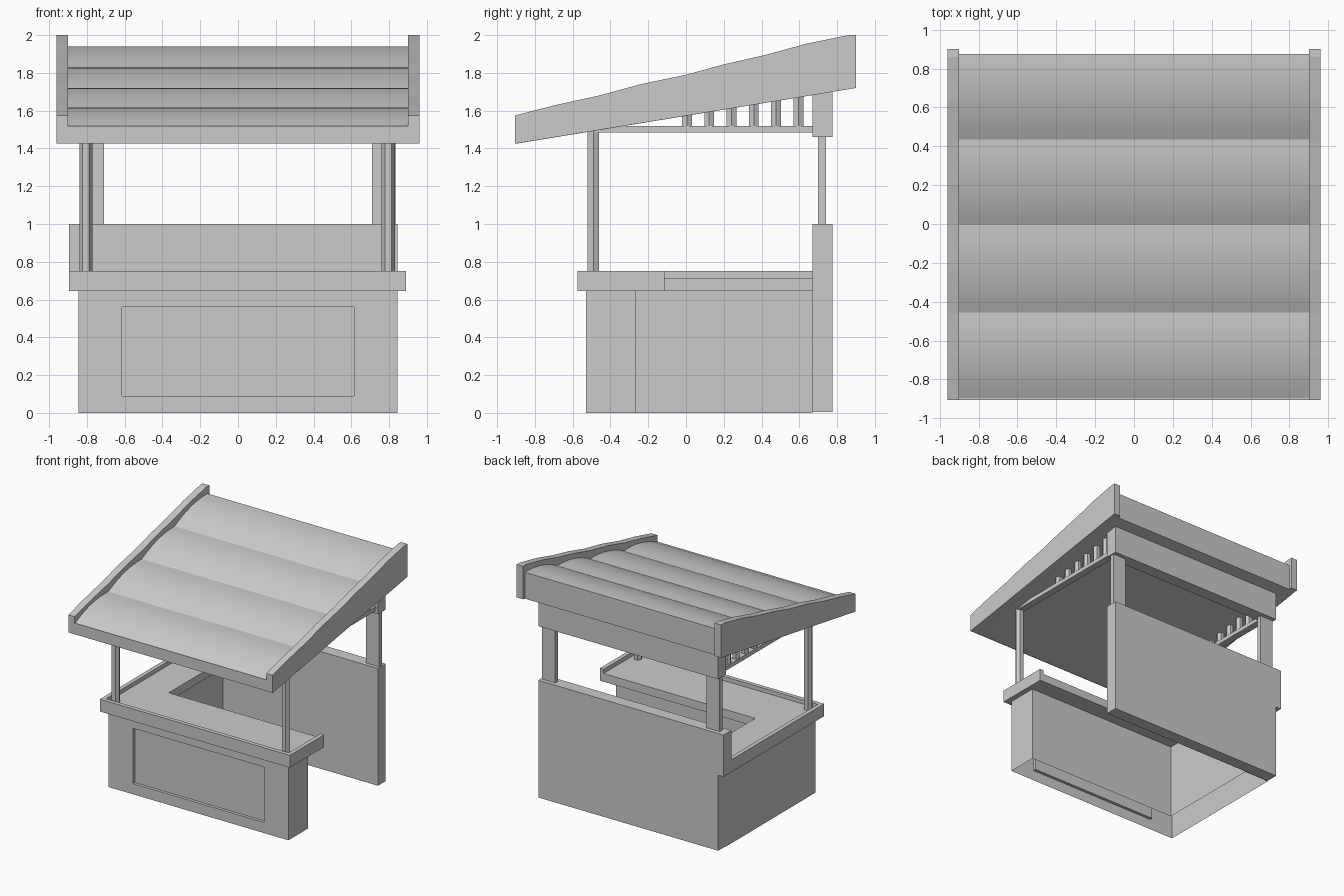
import bpy, bmesh, math

if "Cube" in bpy.data.objects:
    bpy.data.objects.remove(bpy.data.objects["Cube"])


def finish(name, bm, smooth=None):
    bmesh.ops.recalc_face_normals(bm, faces=bm.faces)
    me = bpy.data.meshes.new(name)
    bm.to_mesh(me)
    bm.free()
    ob = bpy.data.objects.new(name, me)
    bpy.context.collection.objects.link(ob)
    if smooth:
        bpy.ops.object.select_all(action='DESELECT')
        ob.select_set(True)
        bpy.context.view_layer.objects.active = ob
        bpy.ops.object.shade_smooth_by_angle(angle=math.radians(smooth))
    return ob


def prism(points, vec):
    """Closed prism from a polygon of 3D points pushed along vec."""
    bm = bmesh.new()
    f = bm.faces.new([bm.verts.new(p) for p in points])
    ext = bmesh.ops.extrude_face_region(bm, geom=[f], use_keep_orig=True)
    moved = [v for v in ext['geom'] if isinstance(v, bmesh.types.BMVert)]
    bmesh.ops.translate(bm, verts=moved, vec=vec)
    bmesh.ops.recalc_face_normals(bm, faces=bm.faces)
    return bm


def box(name, x0, x1, y0, y1, z0, z1):
    pts = [(x0, y0, z0), (x1, y0, z0), (x1, y1, z0), (x0, y1, z0)]
    return finish(name, prism(pts, (0, 0, z1 - z0)))


def hex_post(name, x, y, z0, z1, r):
    pts = [(x + r * math.cos(a * math.pi / 3), y + r * math.sin(a * math.pi / 3), z0)
           for a in range(6)]
    return finish(name, prism(pts, (0, 0, z1 - z0)))


def l_shape(x0, x1, y0, y1, xin, yin, z):
    return [(x0, y0, z), (x1, y0, z), (x1, yin, z), (xin, yin, z), (xin, y1, z), (x0, y1, z)]


# Counter base: L-shaped shell, open underneath, with a recessed front panel
bm = prism(l_shape(-0.845, 0.845, -0.53, 0.67, -0.61, -0.265, 0), (0, 0, 0.65))
bottom = [f for f in bm.faces if f.calc_center_median().z < 0.01]
bmesh.ops.delete(bm, geom=bottom, context='FACES_ONLY')
front = min(bm.faces, key=lambda f: f.calc_center_median().y)
bmesh.ops.inset_individual(bm, faces=[front], thickness=0.08)
for v in front.verts:
    v.co.x = math.copysign(0.615, v.co.x)
    v.co.z = 0.56 if v.co.z > 0.32 else 0.09
panel = bmesh.ops.extrude_discrete_faces(bm, faces=[front])['faces'][0]
for v in panel.verts:
    v.co.y += 0.025
finish("counter_base", bm)

# Countertop with raised outer lip
finish("countertop", prism(l_shape(-0.87, 0.87, -0.55, 0.67, -0.57, -0.115, 0.645),
                           (0, 0, 0.07)))
lip = [(-0.895, -0.575), (0.89, -0.575), (0.89, -0.115), (0.855, -0.115),
       (0.855, -0.54), (-0.86, -0.54), (-0.86, 0.67), (-0.895, 0.67)]
finish("countertop_lip", prism([(x, y, 0.645) for x, y in lip], (0, 0, 0.105)))

# Back wall, its stepped left end, and the beam under the roof
box("back_wall", -0.845, 0.845, 0.67, 0.775, 0.005, 1.0)
box("back_wall_step", -0.895, -0.845, 0.67, 0.775, 0.645, 1.0)
box("back_beam", -0.845, 0.845, 0.67, 0.775, 1.46, 1.72)

# Posts, side rails and the short balusters
for s, side in ((-1, "left"), (1, "right")):
    xc = -0.805 if s < 0 else 0.795
    hex_post("front_post_" + side, xc, -0.49, 0.71, 1.51, 0.035)
    xs = sorted((s * 0.71, s * 0.835))
    box("back_post_" + side, xs[0], xs[1], 0.70, 0.74, 0.99, 1.47)
    box("side_rail_" + side, xc - 0.03, xc + 0.03, -0.5, 0.68, 1.485, 1.52)
    for i in range(6):
        y = 0.005 + i * 0.118
        hex_post(f"baluster_{side}_{i + 1}", xc, y, 1.51,
                 1.6 + 0.164 * y, 0.03)


def under(y):
    return 1.425 + (y + 0.9) * 0.295 / 1.8


# Roof: four rows of convex scallops over a flat underside
ys = [-0.895, -0.455, -0.005, 0.435, 0.875]
zs = [1.52, 1.615, 1.72, 1.83, 1.94]
prof = []
for i in range(4):
    for k in range(8):
        t = k / 8
        prof.append((ys[i] + t * (ys[i + 1] - ys[i]),
                     zs[i] + t * (zs[i + 1] - zs[i]) + 0.03 * 4 * t * (1 - t)))
prof += [(0.875, 1.94), (0.875, under(0.875)), (-0.895, under(-0.895))]
finish("roof", prism([(-0.9, y, z) for y, z in prof], (1.8, 0, 0)), smooth=20)

# Side boards with a gently wavy upper edge
edge = [(-0.905, 1.575), (-0.69, 1.63), (-0.46, 1.68), (-0.24, 1.74), (0, 1.79),
        (0.2, 1.845), (0.42, 1.895), (0.64, 1.955), (0.86, 2.0), (0.9, 2.0),
        (0.9, 1.72), (-0.905, 1.425)]
for x, side in ((-0.96, "left"), (0.9, "right")):
    finish("roof_board_" + side, prism([(x, y, z) for y, z in edge], (0.06, 0, 0)))

# Front edge of the roof below the scallops
box("roof_front_edge", -0.9, 0.9, -0.905, -0.895, 1.425, 1.52)
